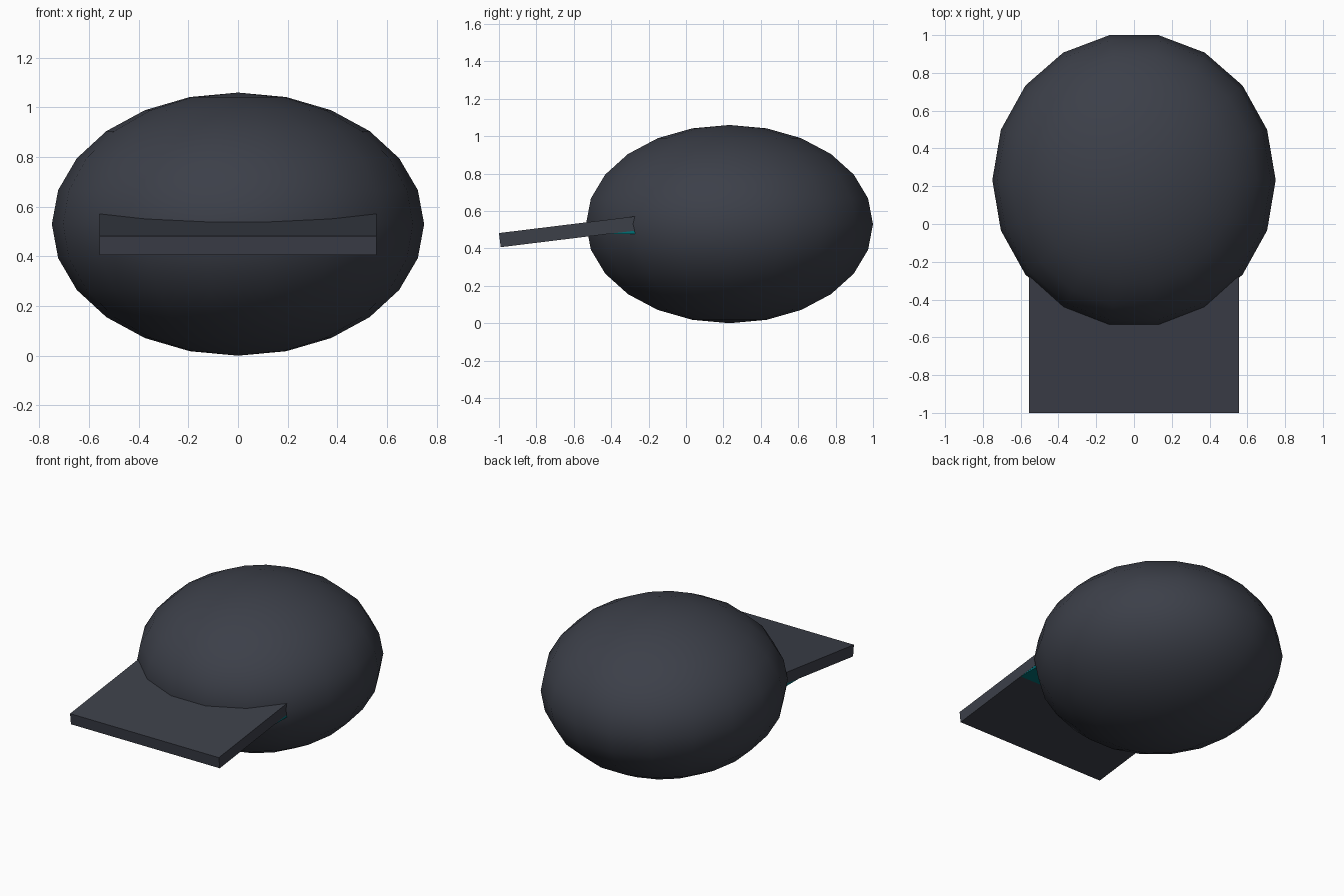
import bpy
from math import radians, sin, cos

if "Cube" in bpy.data.objects:
    bpy.data.objects.remove(bpy.data.objects["Cube"])


def material(name, rgb):
    mat = bpy.data.materials.new(name)
    mat.diffuse_color = (*rgb, 1)
    mat.use_nodes = True
    mat.node_tree.nodes["Principled BSDF"].inputs["Base Color"].default_value = mat.diffuse_color
    return mat


slate = material("slate", (0.045, 0.05, 0.066))
teal = material("teal", (0.0, 0.16, 0.18))


def box(name, size, loc, mat, tilt=0):
    bpy.ops.mesh.primitive_cube_add(size=1, location=loc, rotation=(tilt, 0, 0))
    ob = bpy.context.object
    ob.name = name
    ob.scale = size
    ob.data.materials.append(mat)
    return ob


# Rounded crown: low-poly ellipsoid, smooth shaded
bpy.ops.mesh.primitive_uv_sphere_add(segments=18, ring_count=12, radius=1,
                                     location=(0, 0.2325, 0.53),
                                     rotation=(0, 0, 0))
crown = bpy.context.object
crown.name = "crown"
# Bring a vertex column onto the x axis (18 sides give flats at front and back)
for v in crown.data.vertices:
    a = radians(0)
    x, y = v.co.x, v.co.y
    v.co.x, v.co.y = x * cos(a) - y * sin(a), x * sin(a) + y * cos(a)
on_axis = any(abs(v.co.x - 1) < 1e-4 for v in crown.data.vertices)
if not on_axis:
    for v in crown.data.vertices:
        v.co.x, v.co.y = v.co.y, -v.co.x
crown.scale = (0.75, 0.779, 0.53)
crown.data.materials.append(slate)
bpy.ops.object.shade_smooth()

# Tilted brim, running from the front edge into the crown
tilt, length, thick = radians(7), 1.0, 0.076
front_top_y, front_top_z = -1.0, 0.482
cy = front_top_y + cos(tilt) * length / 2 + sin(tilt) * thick / 2
cz = front_top_z + sin(tilt) * length / 2 - cos(tilt) * thick / 2
box("brim", (1.114, length, thick), (0, cy, cz), slate, tilt)

# Inner strip that just shows under the brim
box("inner_strip", (1.112, 0.42, 0.064), (0, -0.21, 0.509), teal)
